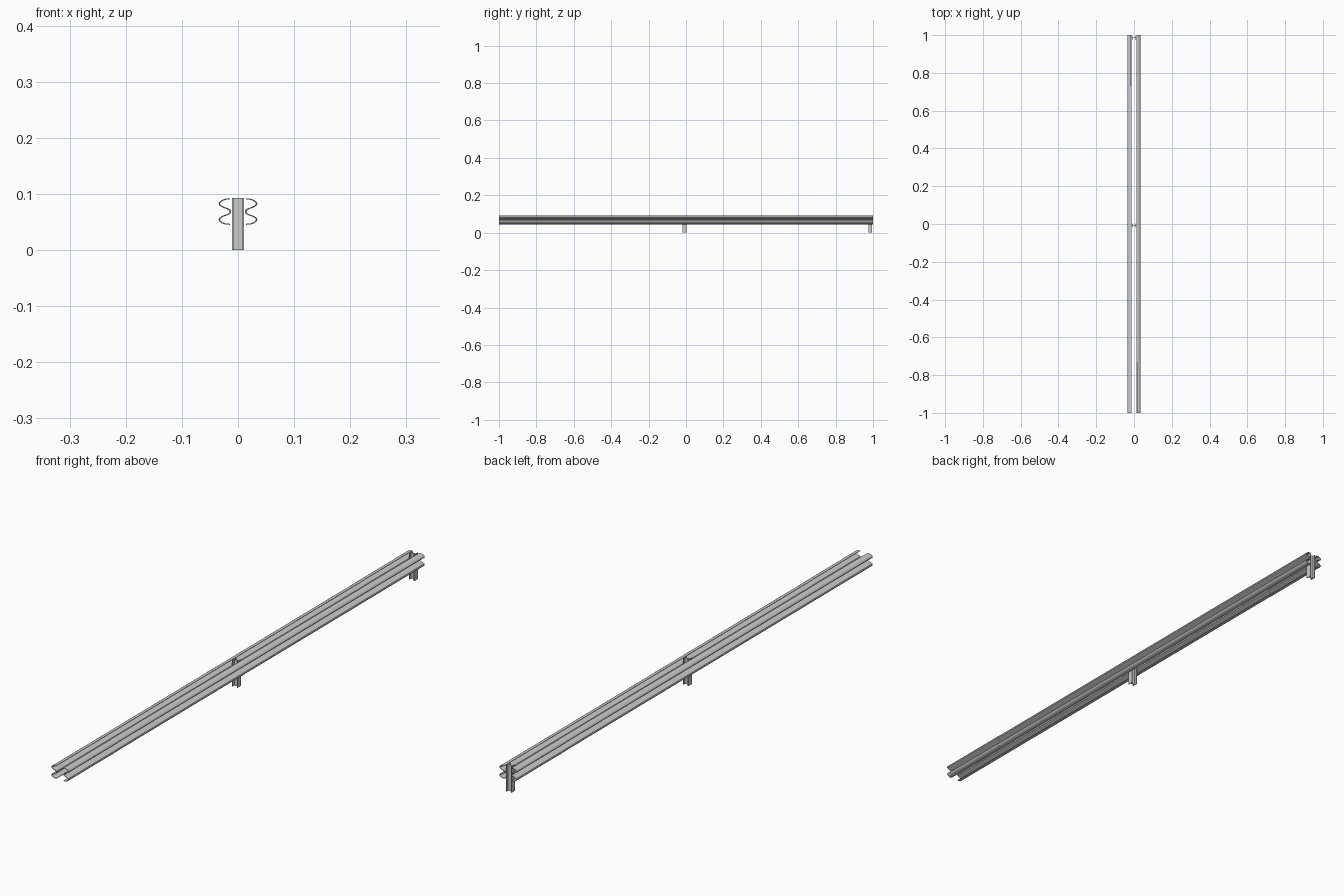
import bpy, bmesh
from mathutils import Vector

if "Cube" in bpy.data.objects:
    bpy.data.objects.remove(bpy.data.objects["Cube"])

MID_Z = 0.0685      # height of the valley in the W-shaped rail
SHEET = 0.0018      # rail sheet thickness


def extrude(name, outline, axis, start, end, smooth=False):
    """Extrude a closed 2D outline along y (outline = x,z) or z (outline = x,y)."""
    bm = bmesh.new()
    place = (lambda a, b, t: (a, t, b)) if axis == 'Y' else (lambda a, b, t: (a, b, t))
    ends = [[bm.verts.new(place(a, b, t)) for a, b in outline] for t in (start, end)]
    n = len(outline)
    for i in range(n):
        j = (i + 1) % n
        bm.faces.new((ends[0][i], ends[0][j], ends[1][j], ends[1][i]))
    caps = [bm.faces.new(e) for e in ends]
    bmesh.ops.recalc_face_normals(bm, faces=bm.faces)
    bmesh.ops.triangulate(bm, faces=caps)
    mesh = bpy.data.meshes.new(name)
    bm.to_mesh(mesh)
    bm.free()
    obj = bpy.data.objects.new(name, mesh)
    bpy.context.collection.objects.link(obj)
    if smooth:
        bpy.context.view_layer.objects.active = obj
        obj.select_set(True)
        bpy.ops.object.shade_smooth_by_angle(angle=0.6)
        obj.select_set(False)
    return obj


# Upper half of the W profile: distance from the centre, height above the valley
half = [(0.0140, 0.0225), (0.0210, 0.0222), (0.0275, 0.0200), (0.0315, 0.0170),
        (0.0328, 0.0142), (0.0315, 0.0112), (0.0265, 0.0082), (0.0180, 0.0052),
        (0.0142, 0.0030)]
line = [Vector(p) for p in half] + [Vector((0.0132, 0))] + \
       [Vector((x, -z)) for x, z in reversed(half)]


def rail_outline(side, shift):
    """Thicken the W line into a closed sheet outline."""
    outer, inner = [], []
    for i, p in enumerate(line):
        d = (line[min(i + 1, len(line) - 1)] - line[max(i - 1, 0)]).normalized()
        normal = Vector((-d.y, d.x))
        outer.append(p + normal * SHEET / 2)
        inner.append(p - normal * SHEET / 2)
    return [(side * (p.x + shift), p.y + MID_Z) for p in outer + inner[::-1]]


# Rails on both sides, each with a short lapped section at opposite ends
for side, label in ((1, "right"), (-1, "left")):
    extrude(label + "_rail", rail_outline(side, 0), 'Y', -0.73 * side, 1.0 * side, True)
    extrude(label + "_rail_lap", rail_outline(side, 0.001), 'Y', -1.0 * side, -0.72 * side, True)

# I-section posts: web across x, flanges against the rails
W, D, T = 0.0108, 0.0105, 0.0013
quarter = [(W, 0), (W, D), (W - 2 * T, D), (W - 2 * T, T)]
top = quarter[1:] + [(-x, y) for x, y in reversed(quarter[1:])]
section = top + [(-x, -y) for x, y in top]
for name, y in (("middle_post", -0.008), ("end_post", 0.985)):
    extrude(name, [(a, b + y) for a, b in section], 'Z', 0.0, 0.093)
